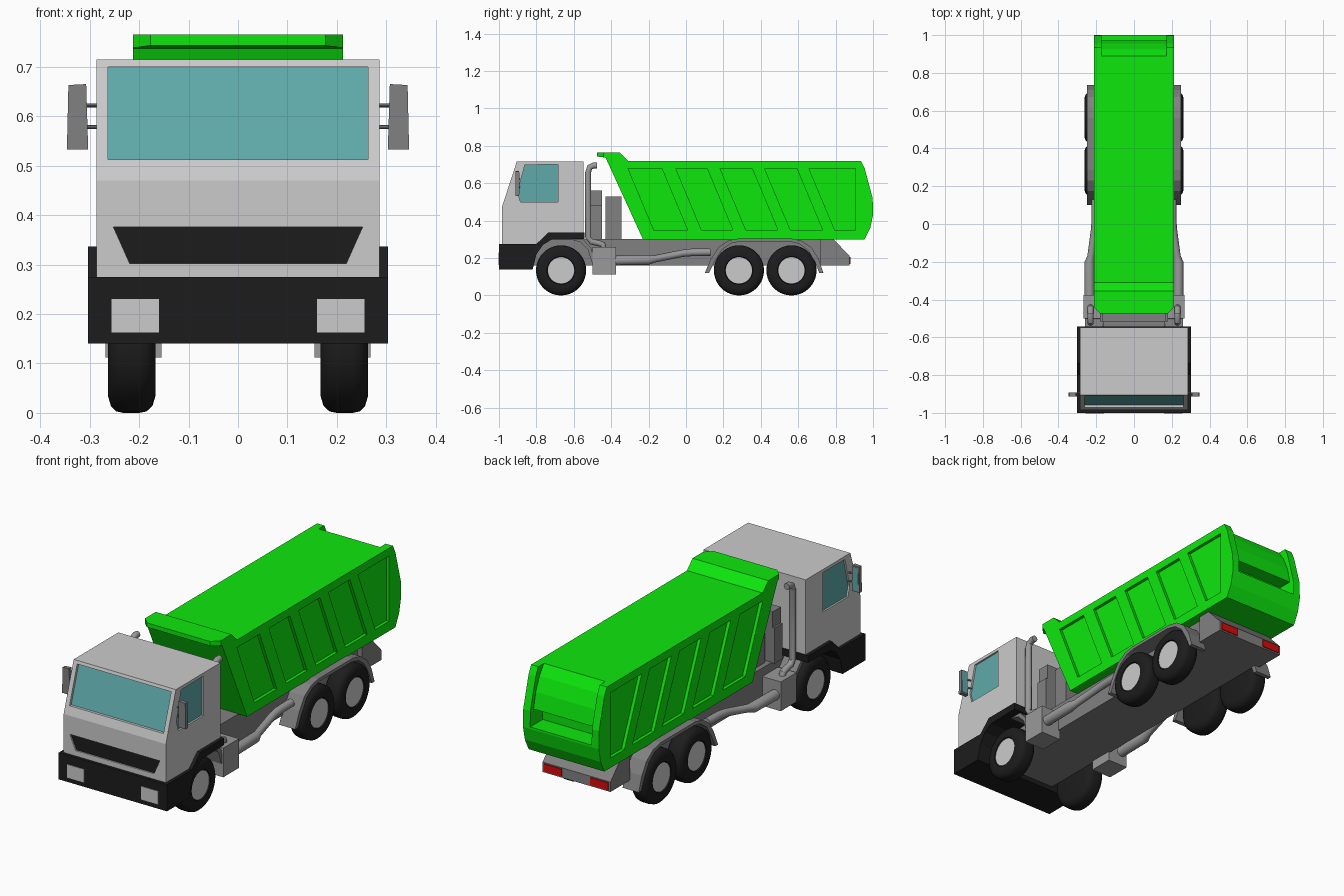
import bpy, bmesh, math
from mathutils import Vector

if "Cube" in bpy.data.objects:
    bpy.data.objects.remove(bpy.data.objects["Cube"])


def material(name, rgb):
    m = bpy.data.materials.new(name)
    m.diffuse_color = (*rgb, 1)
    m.use_nodes = True
    m.node_tree.nodes["Principled BSDF"].inputs["Base Color"].default_value = m.diffuse_color
    return m


GREEN = material("green_paint", (0.004, 0.8, 0.004))
BLACK = material("black", (0.012, 0.012, 0.012))
STEEL = material("dark_grey", (0.22, 0.22, 0.22))
MID = material("mid_grey", (0.32, 0.32, 0.32))
GLASS = material("glass", (0.115, 0.4, 0.4))
RED = material("red_lens", (0.7, 0.003, 0.003))


def add(name, bm, mat=None):
    bmesh.ops.recalc_face_normals(bm, faces=bm.faces)
    me = bpy.data.meshes.new(name)
    bm.to_mesh(me)
    bm.free()
    ob = bpy.data.objects.new(name, me)
    bpy.context.collection.objects.link(ob)
    if mat:
        me.materials.append(mat)
    return ob


def prism(name, pts, a, b, mat=None, axis="x"):
    """Extrude a (y,z) profile along x, or an (x,z) profile along y."""
    place = (lambda p, t: (t, *p)) if axis == "x" else (lambda p, t: (p[0], t, p[1]))
    bm = bmesh.new()
    f = bm.faces.new([bm.verts.new(place(p, a)) for p in pts])
    g = bmesh.ops.extrude_face_region(bm, geom=[f])
    d = Vector((b - a, 0, 0)) if axis == "x" else Vector((0, b - a, 0))
    bmesh.ops.translate(bm, vec=d, verts=[v for v in g["geom"] if isinstance(v, bmesh.types.BMVert)])
    return add(name, bm, mat)


def box(name, x0, x1, y0, y1, z0, z1, mat=None):
    return prism(name, [(y0, z0), (y1, z0), (y1, z1), (y0, z1)], x0, x1, mat)


def cut(ob, cutters):
    for c in cutters:
        m = ob.modifiers.new("cut", "BOOLEAN")
        m.operation, m.object, m.solver = "DIFFERENCE", c, "EXACT"
    dg = bpy.context.evaluated_depsgraph_get()
    me = bpy.data.meshes.new_from_object(ob.evaluated_get(dg))
    ob.modifiers.clear()
    ob.data = me
    for c in cutters:
        bpy.data.objects.remove(c)


def smooth(ob):
    bpy.ops.object.select_all(action="DESELECT")
    ob.select_set(True)
    bpy.context.view_layer.objects.active = ob
    bpy.ops.object.shade_smooth_by_angle(angle=math.radians(35))


def lathe(name, profile, y, z, mat=None, n=40):
    """Spin an (x, radius) profile about the x axis."""
    bm = bmesh.new()
    vs = [bm.verts.new((x, 0, r)) for x, r in profile]
    es = [bm.edges.new(p) for p in zip(vs, vs[1:])]
    bmesh.ops.spin(bm, geom=vs + es, axis=(1, 0, 0), cent=(0, 0, 0), steps=n, angle=2 * math.pi)
    bmesh.ops.remove_doubles(bm, verts=bm.verts, dist=1e-5)
    bmesh.ops.translate(bm, vec=(0, y, z), verts=bm.verts)
    ob = add(name, bm, mat)
    smooth(ob)
    return ob


def tube(name, pts, mat=None, n=16):
    """Pipe through (x, y, z, radius) points, with capped ends."""
    bm = bmesh.new()
    P = [Vector(p[:3]) for p in pts]
    rings = []
    for i, p in enumerate(P):
        t = (P[min(i + 1, len(P) - 1)] - P[max(i - 1, 0)]).normalized()
        u = t.cross(Vector((1, 0, 0))).normalized()
        if t.cross(Vector((1, 0, 0))).length < 0.1:
            u = Vector((0, 0, 1))
        w = t.cross(u)
        rings.append([bm.verts.new(p + pts[i][3] * (u * math.cos(k * math.tau / n) + w * math.sin(k * math.tau / n)))
                      for k in range(n)])
    for r, q in zip(rings, rings[1:]):
        for k in range(n):
            bm.faces.new((r[k], r[(k + 1) % n], q[(k + 1) % n], q[k]))
    bm.faces.new(rings[0])
    bm.faces.new(rings[-1])
    ob = add(name, bm, mat)
    smooth(ob)
    return ob


# Cab shell with recessed windows and grille
cab = prism("cab", [(-0.985, 0.25), (-0.985, 0.47), (-0.905, 0.715), (-0.548, 0.715), (-0.548, 0.31),
                    (-0.74, 0.31), (-0.81, 0.25)], -0.286, 0.286)


def screen(d0, d1):
    y = lambda z: -0.985 + (z - 0.47) * 0.08 / 0.245
    return [(y(0.512) + d0, 0.512), (y(0.70) + d0, 0.70), (y(0.70) + d1, 0.70), (y(0.512) + d1, 0.512)]


window = [(-0.9, 0.55), (-0.862, 0.698), (-0.685, 0.70), (-0.685, 0.50), (-0.885, 0.50)]
grille = [(-0.252, 0.376), (0.252, 0.376), (0.219, 0.302), (-0.219, 0.302)]
cut(cab, [prism("c", screen(-0.06, 0.018), -0.263, 0.263),
          prism("c", grille, -1.05, -0.975, axis="y")]
    + [prism("c", window, s * 0.274, s * 0.33) for s in (-1, 1)])
prism("windscreen", screen(0.014, 0.024), -0.263, 0.263, GLASS)
prism("grille", grille, -0.978, -0.970, BLACK, "y")

# Black bumper running up into the wheel arch trim
prism("bumper", [(-1.0, 0.14), (-1.0, 0.275), (-0.80, 0.275), (-0.735, 0.337), (-0.543, 0.337), (-0.543, 0.302),
                 (-0.72, 0.298), (-0.765, 0.27), (-0.80, 0.22), (-0.82, 0.14)], -0.303, 0.303, BLACK)

# Chassis, wider tail and equipment behind the cab
box("chassis", -0.165, 0.165, -0.83, 0.76, 0.16, 0.303, STEEL)
prism("chassis_tail", [(0.72, 0.16), (0.875, 0.16), (0.875, 0.21), (0.79, 0.30), (0.72, 0.30)], -0.19, 0.19, STEEL)
box("rear_cab_cabinet", -0.18, 0.18, -0.515, -0.45, 0.30, 0.48, STEEL)
box("air_intake", -0.17, 0.17, -0.515, -0.45, 0.47, 0.56, STEEL)
box("hoist_housing", -0.14, 0.14, -0.43, -0.345, 0.30, 0.53, STEEL)

# Dump bed: side profile, chamfered hood corners, side pockets and tailgate recess
bed = prism("dump_bed", [(-0.475, 0.743), (-0.475, 0.765), (-0.355, 0.765), (-0.31, 0.72), (0.935, 0.72), (0.955, 0.68),
                         (0.998, 0.52), (1.0, 0.43), (0.985, 0.36), (0.955, 0.30), (-0.23, 0.30), (-0.43, 0.737)],
            -0.212, 0.212, GREEN)
bm = bmesh.new()
bm.from_mesh(bed.data)
bmesh.ops.bevel(bm, geom=[e for e in bm.edges if all(v.co.y < -0.47 for v in e.verts)
                          and abs(e.verts[0].co.x - e.verts[1].co.x) < 0.01],
                offset=0.035, segments=1, affect="EDGES")
bm.to_mesh(bed.data)
bm.free()
tops = [(-0.31, -0.13), (-0.055, 0.112), (0.182, 0.353), (0.42, 0.592), (0.657, 0.905)]
cutters = []
for i, (a, b) in enumerate(tops):
    lean = 0 if i == 4 else 0.138
    pts = [(a, 0.68), (b, 0.68), (b + lean, 0.35), (a + 0.138, 0.35)]
    cutters += [prism("c", pts, s * 0.196, s * 0.25) for s in (-1, 1)]
# Curved tailgate panel with an open slot below it
cutters.append(prism("c", [(0.89, 0.80), (0.89, 0.72), (0.925, 0.67), (0.955, 0.60), (0.972, 0.52), (0.90, 0.52),
                           (0.90, 0.44), (1.1, 0.44), (1.1, 0.80)], -0.172, 0.172))
cut(bed, cutters)

# Parts repeated on both sides
for s, side in ((1, "right"), (-1, "left")):
    prism("side_window_" + side, window, s * 0.270, s * 0.277, GLASS)
    box("headlight_" + side, s * 0.16, s * 0.256, -1.003, -0.99, 0.163, 0.23)
    box("tail_light_" + side, s * 0.08, s * 0.18, 0.87, 0.88, 0.167, 0.205, RED)

    # Mirror, its glass and two arms
    prism("mirror_" + side, [(s * 0.303, 0.533), (s * 0.346, 0.533), (s * 0.343, 0.663), (s * 0.307, 0.665)],
          -0.912, -0.893, STEEL, "y")
    prism("mirror_glass_" + side, [(s * 0.308, 0.54), (s * 0.341, 0.54), (s * 0.338, 0.657), (s * 0.311, 0.658)],
          -0.895, -0.891, GLASS, "y")
    for z in (0.578, 0.622):
        tube("mirror_arm_" + side, [(s * 0.28, -0.89, z, 0.004), (s * 0.315, -0.9, z, 0.004)], STEEL, 8)

    # Wheels: tyre with rounded shoulders and hub disc
    for y in (-0.668, 0.283, 0.564):
        tyre = [(0.167, 0), (0.167, 0.10), (0.173, 0.12), (0.185, 0.131), (0.20, 0.134), (0.232, 0.134), (0.246, 0.131),
                (0.257, 0.12), (0.263, 0.10), (0.261, 0.075), (0.252, 0.072), (0.252, 0)]
        lathe("tyre_" + side, [(s * x, r) for x, r in tyre], y, 0.134, BLACK)
        lathe("hub_" + side, [(s * 0.245, 0.071), (s * 0.257, 0.071), (s * 0.257, 0)], y, 0.134)

    # Mudguards over the rear wheels and behind the front wheel
    arch = [(0.10, 0.12), (0.135, 0.20), (0.175, 0.26), (0.23, 0.295), (0.285, 0.305), (0.56, 0.305), (0.62, 0.292),
            (0.672, 0.255), (0.71, 0.195), (0.735, 0.12)]
    inner = [(0.418 + (y - 0.418) * 0.93, z - 0.016 if z > 0.13 else z) for y, z in reversed(arch)]
    prism("rear_mudguard_" + side, arch + inner, s * 0.16, s * 0.25, STEEL)
    prism("front_mudguard_" + side, [(-0.62, 0.30), (-0.55, 0.30), (-0.505, 0.25), (-0.49, 0.18), (-0.505, 0.18),
                                     (-0.525, 0.245), (-0.565, 0.285)], s * 0.16, s * 0.26, STEEL)

    # Silencer box, vertical stack and long side pipe
    box("silencer_box_" + side, s * 0.155, s * 0.268, -0.50, -0.375, 0.112, 0.26, MID)
    x = s * 0.23
    tube("exhaust_stack_" + side, [(x, -0.44, 0.25, 0.016), (x, -0.445, 0.272, 0.016), (x, -0.47, 0.28, 0.016),
                                   (x, -0.505, 0.287, 0.016), (x, -0.523, 0.31, 0.016), (x, -0.523, 0.66, 0.016),
                                   (x, -0.515, 0.685, 0.016), (x, -0.495, 0.694, 0.016), (x, -0.475, 0.694, 0.016)], MID)
    tube("side_pipe_" + side, [(s * 0.235, -0.38, 0.187, 0.026), (s * 0.235, -0.20, 0.19, 0.026),
                               (s * 0.228, -0.17, 0.195, 0.019), (s * 0.208, -0.02, 0.225, 0.019),
                               (s * 0.205, 0.03, 0.23, 0.02), (s * 0.205, 0.13, 0.232, 0.02)], MID)
